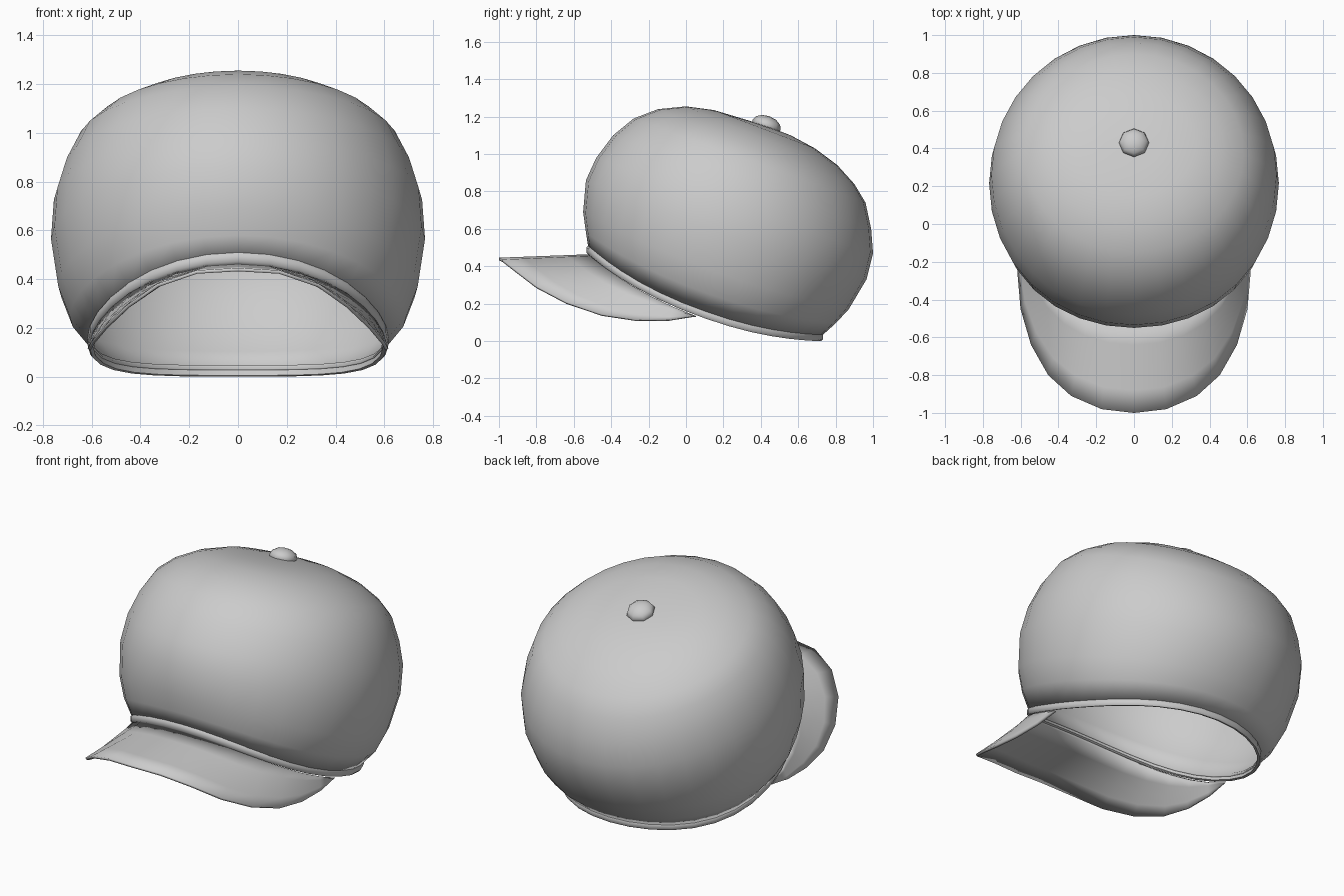
import bpy, math
from mathutils import Vector

if "Cube" in bpy.data.objects:
    bpy.data.objects.remove(bpy.data.objects["Cube"])

SEG = 32


def make(name, verts, faces, angle=40):
    me = bpy.data.meshes.new(name)
    me.from_pydata(verts, [], faces)
    ob = bpy.data.objects.new(name, me)
    bpy.context.collection.objects.link(ob)
    bpy.ops.object.select_all(action='DESELECT')
    bpy.context.view_layer.objects.active = ob
    ob.select_set(True)
    bpy.ops.object.mode_set(mode='EDIT')
    bpy.ops.mesh.select_all(action='SELECT')
    bpy.ops.mesh.normals_make_consistent(inside=False)
    bpy.ops.object.mode_set(mode='OBJECT')
    bpy.ops.object.shade_smooth_by_angle(angle=math.radians(angle))
    return ob


def grid(rows, cols, wrap_col, wrap_row=False):
    """Quads joining consecutive rows of points."""
    return [(r * cols + c, r * cols + (c + 1) % cols,
             (r + 1) % rows * cols + (c + 1) % cols, (r + 1) % rows * cols + c)
            for r in range(rows if wrap_row else rows - 1)
            for c in range(cols if wrap_col else cols - 1)]


def ring_point(ring, a, out=0, dz=0):
    """Point on a tilted, sagging oval, fuller on its front diagonals; a = 0 is the front."""
    fy, fz, by, bz, hw, sag, full = ring
    c, s = math.cos(a), math.sin(a)
    k = full if c > 0 else full * 0.3
    return ((hw + out) * s * (1 + k * c * c),
            (fy + by) / 2 - ((by - fy) / 2 + out) * c * (1 + k * s * s),
            (fz + bz) / 2 + (fz - bz) / 2 * c + sag * s * s + dz)


# crown rings: front y, z, back y, z, half width, side sag, fullness
RINGS = [
    (-0.52, 0.487, 0.72, 0.023, 0.605, -0.11, 0.08),
    (-0.535, 0.58, 0.80, 0.095, 0.69, -0.09, 0.05),
    (-0.55, 0.69, 0.87, 0.17, 0.737, -0.06, 0.03),
    (-0.535, 0.86, 0.965, 0.33, 0.767, -0.03, 0.01),
    (-0.48, 0.98, 1.00, 0.47, 0.755, 0, 0),
    (-0.39, 1.10, 0.99, 0.60, 0.715, 0, 0),
    (-0.28, 1.19, 0.96, 0.74, 0.655, 0, 0),
    (-0.15, 1.24, 0.90, 0.84, 0.58, -0.01, 0),
    (0.00, 1.255, 0.81, 0.94, 0.47, -0.01, 0),
    (0.15, 1.235, 0.69, 1.03, 0.33, 0, 0),
    (0.30, 1.19, 0.56, 1.10, 0.16, 0, 0),
]
RIM = RINGS[0]
ANGLES = [2 * math.pi * i / SEG for i in range(SEG)]

# crown: thin lofted shell closed at the button
verts = [ring_point(r, a) for r in RINGS for a in ANGLES]
faces = grid(len(RINGS), SEG, True)
top = len(verts)
verts.append((0, 0.43, 1.15))
last = top - SEG
faces += [(last + i, last + (i + 1) % SEG, top) for i in range(SEG)]
crown = make("crown", verts, faces, 60)
shell = crown.modifiers.new("shell", 'SOLIDIFY')
shell.thickness, shell.offset = 0.012, -1

# rim band: small section swept round the opening
SECTION = [(0.002, 0.024), (0.012, 0.014), (0.012, -0.014), (0.004, -0.023), (-0.01, -0.018)]
verts = [ring_point(RIM, a, o, z) for o, z in SECTION for a in ANGLES]
make("rim_band", verts, grid(len(SECTION), SEG, True, True), 50)

# brim: lofted from the rim to an arched outer edge, mirrored left and right
EDGE = [(0, -1, 0.435), (0.17, -0.98, 0.425), (0.33, -0.91, 0.37), (0.45, -0.80, 0.285),
        (0.54, -0.64, 0.20), (0.595, -0.45, 0.135), (0.61, -0.27, 0.107),
        (0.61, -0.09, 0.107), (0.605, 0.04, 0.128)]
N = len(EDGE) - 1
ROWS = 5
verts = []
for r in range(ROWS):
    t = r / (ROWS - 1)
    for i in range(-N, N + 1):
        x, y, z = EDGE[abs(i)]
        inner = Vector(ring_point(RIM, math.radians(86) * i / N, 0, -0.03))
        outer = Vector((x if i >= 0 else -x, y, z + 0.004))
        verts.append(inner.lerp(outer, t))
cols = 2 * N + 1
brim = make("brim", verts, [f[::-1] for f in grid(ROWS, cols, False)], 50)
thick = brim.modifiers.new("thickness", 'SOLIDIFY')
thick.thickness, thick.offset = 0.014, 0

# button on top, tilted with the crown
bpy.ops.mesh.primitive_uv_sphere_add(segments=8, ring_count=6, radius=1,
                                     location=(0, 0.43, 1.155),
                                     rotation=(math.radians(-20), 0, 0))
button = bpy.context.object
button.name = "top_button"
button.scale = (0.08, 0.08, 0.05)
bpy.ops.object.shade_smooth_by_angle(angle=math.radians(60))
